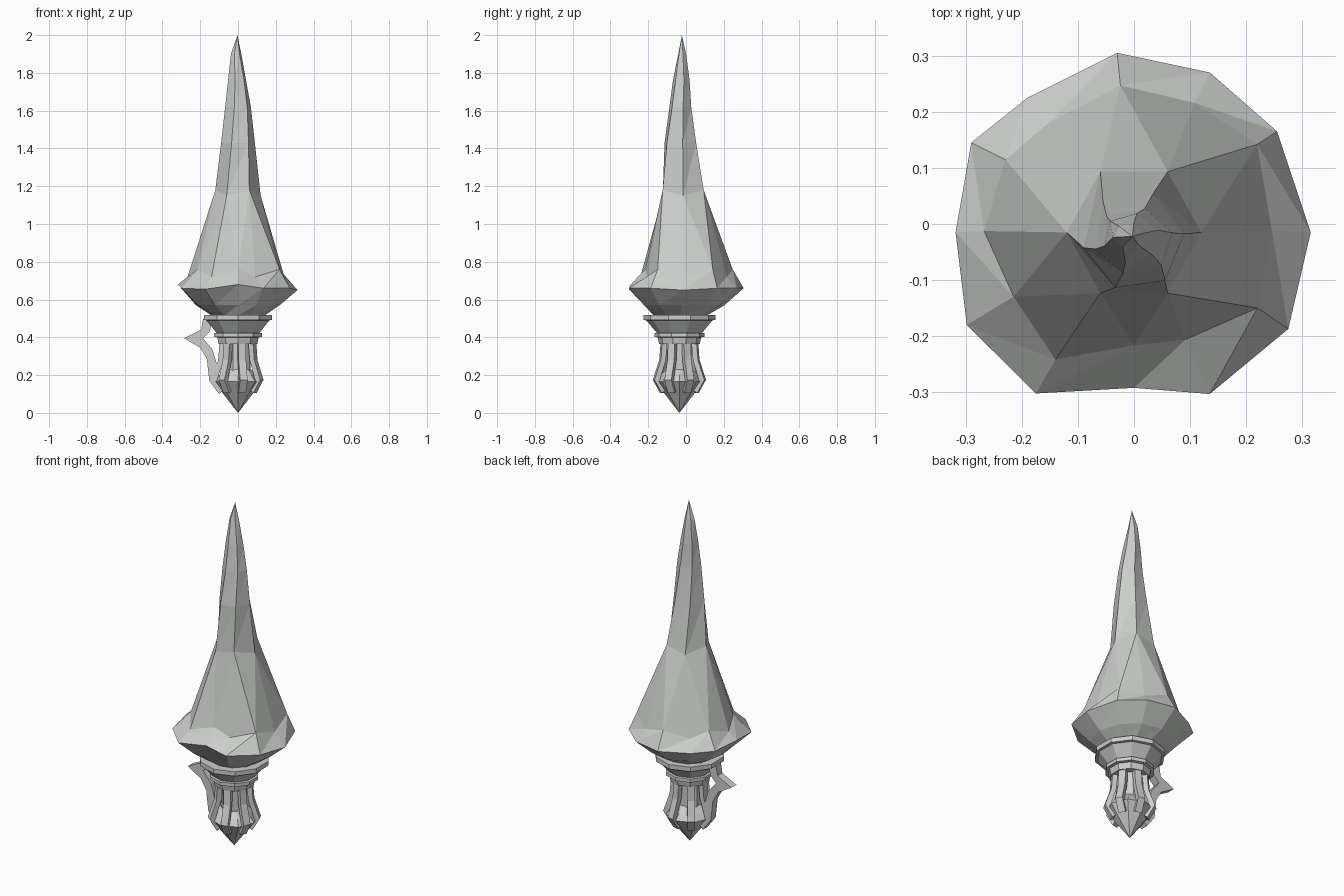
import bpy
import bmesh
from math import cos, sin, pi, radians
from mathutils import Vector, Matrix

if "Cube" in bpy.data.objects:
    bpy.data.objects.remove(bpy.data.objects["Cube"], do_unlink=True)

AXIS_Y = -0.035  # handle axis sits slightly forward

stone = bpy.data.materials.new("pale_grey")
stone.use_nodes = True
colour = (0.6, 0.62, 0.6, 1)
stone.diffuse_color = colour
stone.node_tree.nodes["Principled BSDF"].inputs["Base Color"].default_value = colour


def finish(bm, name):
    """Turn a bmesh into a flat shaded grey object."""
    bmesh.ops.recalc_face_normals(bm, faces=bm.faces)
    mesh = bpy.data.meshes.new(name)
    bm.to_mesh(mesh)
    bm.free()
    mesh.materials.append(stone)
    obj = bpy.data.objects.new(name, mesh)
    bpy.context.collection.objects.link(obj)
    return obj


def circle(rx, ry, cx, cy, z, sides, turn=0.0):
    return [Vector((cx + rx * cos(turn + 2 * pi * i / sides),
                    cy + ry * sin(turn + 2 * pi * i / sides), z))
            for i in range(sides)]


def bridge(bm, low, high):
    """Join two rings; the upper one may have half as many corners."""
    n, m = len(low), len(high)
    for i in range(n):
        j = (i + 1) % n
        if n == m:
            bm.faces.new((low[i], low[j], high[j]))
            bm.faces.new((low[i], high[j], high[i]))
        else:
            k, nxt = i // 2, (i // 2 + 1) % m
            if i % 2 == 0:
                bm.faces.new((low[i], low[j], high[k]))
            else:
                bm.faces.new((low[i], low[j], high[nxt]))
                bm.faces.new((low[i], high[nxt], high[k]))


def lathe(name, profile, sides, turn=0.0):
    """Revolve (radius, height) pairs around the handle axis."""
    bm = bmesh.new()
    rings = []
    for r, z in profile:
        pts = circle(r, r, 0, AXIS_Y, z, sides, turn) if r else [Vector((0, AXIS_Y, z))]
        rings.append([bm.verts.new(p) for p in pts])
    for a, b in zip(rings, rings[1:]):
        for i in range(sides):
            j = (i + 1) % sides
            if len(a) == 1:
                bm.faces.new((a[0], b[j], b[i]))
            else:
                bm.faces.new((a[i], a[j], b[j], b[i]))
    for ring in (rings[0], rings[-1]):
        if len(ring) > 2:
            bm.faces.new(ring)
    return finish(bm, name)


def strip(name, outer, inner, width, angle):
    """Flat bar cut from a (radius, height) outline, turned about the axis."""
    bm = bmesh.new()
    place = Matrix.Translation((0, AXIS_Y, 0)) @ Matrix.Rotation(angle, 4, "Z")
    sides = []
    for y in (-width / 2, width / 2):
        sides.append([[bm.verts.new(place @ Vector((r, y, z))) for r, z in edge]
                      for edge in (outer, inner)])
    (o1, i1), (o2, i2) = sides
    for k in range(len(outer) - 1):
        for a, b in ((o1, o2), (o2, i2), (i2, i1), (i1, o1)):
            bm.faces.new((a[k], a[k + 1], b[k + 1], b[k]))
    for k in (0, -1):
        bm.faces.new((o1[k], o2[k], i2[k], i1[k]))
    return finish(bm, name)


# Flame: irregular rim, jagged shoulder and a leaning six sided spire
RIM = [(.315, -.015, .65), (.255, .165, .66), (.135, .27, .66), (-.03, .305, .66),
       (-.19, .225, .66), (-.29, .145, .67), (-.318, -.015, .68), (-.298, -.18, .66),
       (-.175, -.302, .655), (0, -.292, .68), (.135, -.303, .66), (.275, -.187, .66)]
SHOULDER_SCALE = (.78, .86, .8, .81, .8, .79, .84, .72, .8, .74, .68, .8)
bm = bmesh.new()
base = circle(.14, .14, 0, -.03, .515, 12)
under = [Vector((x * .7, y * .7 - .01, .57)) for x, y, z in RIM]
rim = [Vector(p) for p in RIM]
shoulder = [Vector((p.x * s, p.y * s, .72 + .04 * (i % 2)))
            for i, (p, s) in enumerate(zip(rim, SHOULDER_SCALE))]
spire = [circle(.12, .125, 0, -.015, 1.18, 6),
         circle(.09, .09, 0, -.03, 1.43, 6, radians(8)),
         circle(.07, .06, 0, -.03, 1.62, 6, radians(14)),
         circle(.05, .045, -.005, -.025, 1.76, 6, radians(18)),
         circle(.028, .022, -.01, -.02, 1.9, 6, radians(10))]
for p in spire[0][::2]:
    p.z -= .03
rings = [[bm.verts.new(p) for p in ring] for ring in [base, under, rim, shoulder] + spire]
bm.faces.new(rings[0])
for low, high in zip(rings, rings[1:]):
    bridge(bm, low, high)
tip = bm.verts.new((-.003, -.022, 2))
for i in range(6):
    bm.faces.new((rings[-1][i], rings[-1][(i + 1) % 6], tip))
finish(bm, "flame")

# Stepped collar under the flame
lathe("collar", [(.108, .365), (.115, .4), (.133, .402), (.133, .422), (.12, .424),
                 (.175, .49), (.19, .492), (.19, .518)], 10, radians(18))

# Core column and pointed pommel
lathe("core", [(.07, .16), (.07, .37)], 8, radians(22))
lathe("pommel", [(0, 0), (.128, .165), (.1, .2), (.07, .23)], 8)

# Curved cage bars around the core
OUTER = [(.098, .37), (.105, .28), (.14, .175), (.1, .105)]
INNER = [(.07, .37), (.078, .28), (.11, .175), (.08, .12)]
BARS = 7
for n in range(BARS):
    strip(f"cage_bar_{n + 1}", OUTER, INNER, .04, pi + 2 * pi * n / BARS)

# Pointed side hook on the right
strip("side_hook",
      [(.185, .5), (.195, .44), (.285, .395), (.2, .345), (.165, .285), (.152, .17), (.1, .1)],
      [(.14, .47), (.15, .43), (.185, .395), (.135, .335), (.112, .26), (.11, .17), (.08, .12)],
      .045, pi)
